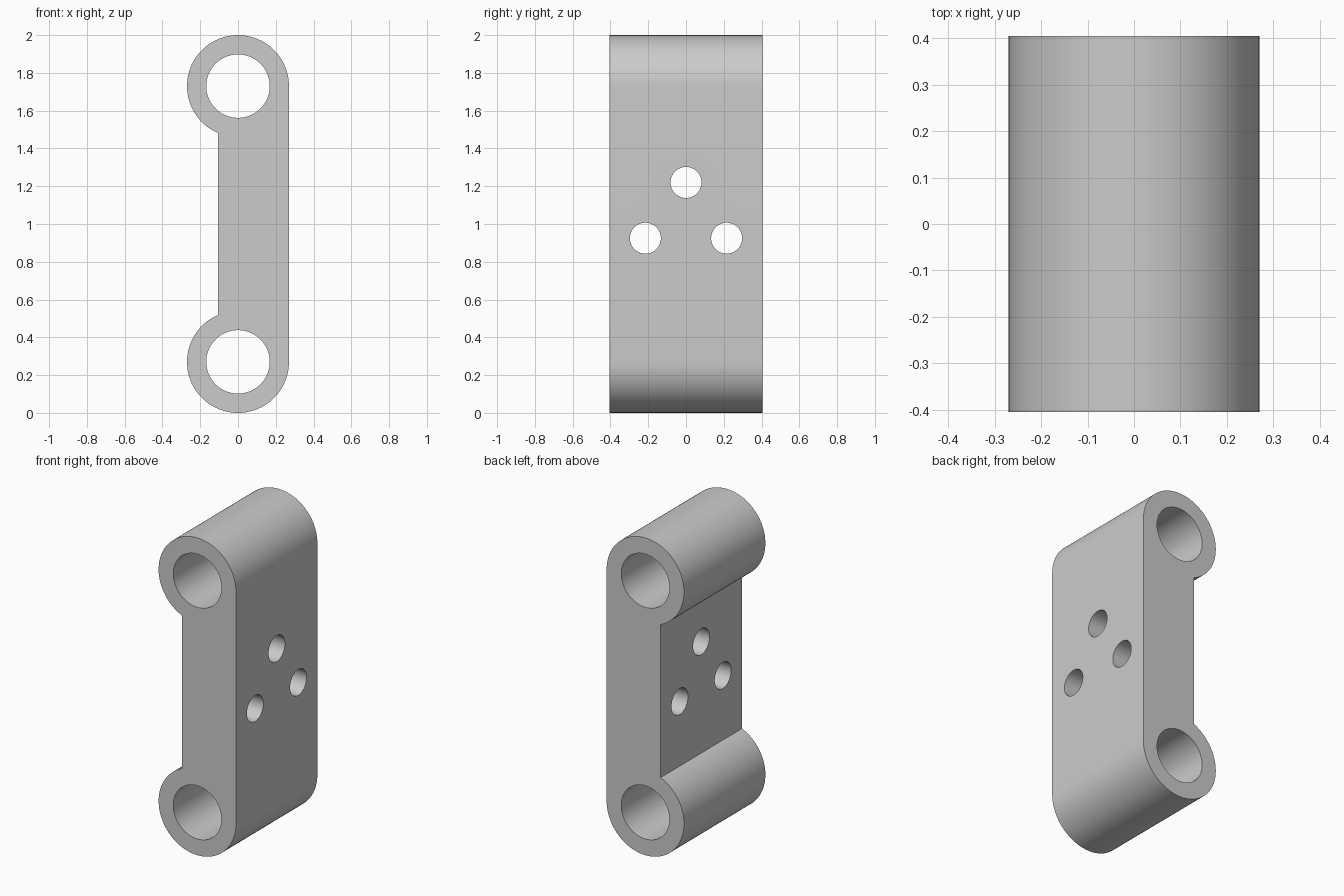
import bpy
import bmesh
from math import acos, cos, sin, pi, radians
from mathutils import Matrix

default = bpy.data.objects.get("Cube")
if default:
    bpy.data.objects.remove(default, do_unlink=True)

HALF_DEPTH = 0.405
EYE_RADIUS = 0.27
EYE_HEIGHT = 1.73
BORE_RADIUS = 0.168
WEB_X = -0.107
ARC_STEPS = 64

grey = bpy.data.materials.new("plain grey")
grey.use_nodes = True
grey.diffuse_color = (0.6, 0.6, 0.6, 1)
grey.node_tree.nodes["Principled BSDF"].inputs["Base Color"].default_value = (0.6, 0.6, 0.6, 1)


def add_object(name, bm):
    mesh = bpy.data.meshes.new(name)
    bm.to_mesh(mesh)
    bm.free()
    mesh.materials.append(grey)
    obj = bpy.data.objects.new(name, mesh)
    bpy.context.collection.objects.link(obj)
    return obj


def cylinder_cutter(name, radius, length, axis, location):
    bm = bmesh.new()
    turn = Matrix.Rotation(pi / 2, 4, "X" if axis == "Y" else "Y")
    bmesh.ops.create_cone(bm, cap_ends=True, segments=64, radius1=radius, radius2=radius,
                          depth=length, matrix=Matrix.Translation(location) @ turn)
    obj = add_object(name, bm)
    obj.hide_render = True
    return obj


# Link body: two round eyes joined by a web flush with the left side
end_angle = 2 * pi - acos(WEB_X / EYE_RADIUS)
angles = [end_angle * i / ARC_STEPS for i in range(ARC_STEPS + 1)]
upper = [(EYE_RADIUS * cos(a), EYE_HEIGHT + EYE_RADIUS * sin(a)) for a in angles]
lower = [(x, 2 - z) for x, z in reversed(upper)]

bm = bmesh.new()
outline = bm.faces.new([bm.verts.new((x, -HALF_DEPTH, z)) for x, z in upper + lower])
extruded = bmesh.ops.extrude_face_region(bm, geom=[outline], use_keep_orig=True)
new_verts = [v for v in extruded["geom"] if isinstance(v, bmesh.types.BMVert)]
bmesh.ops.translate(bm, verts=new_verts, vec=(0, 2 * HALF_DEPTH, 0))
bmesh.ops.recalc_face_normals(bm, faces=bm.faces)
link = add_object("link_body", bm)

# Pin bores through the eyes and three bolt holes through the web
cutters = [cylinder_cutter("pin_bore_cutter", BORE_RADIUS, 1, "Y", (0, 0, z))
           for z in (EYE_HEIGHT, 2 - EYE_HEIGHT)]
cutters += [cylinder_cutter("bolt_hole_cutter", 0.082, 1, "X", (0, y, z))
            for y, z in ((0, 1.22), (-0.215, 0.925), (0.215, 0.925))]

bpy.ops.object.select_all(action="DESELECT")
link.select_set(True)
bpy.context.view_layer.objects.active = link
for cutter in cutters:
    cut = link.modifiers.new("cut", "BOOLEAN")
    cut.operation = "DIFFERENCE"
    cut.solver = "EXACT"
    cut.object = cutter
    bpy.ops.object.modifier_apply(modifier=cut.name)
    bpy.data.objects.remove(cutter, do_unlink=True)

bpy.ops.object.shade_smooth_by_angle(angle=radians(30))
